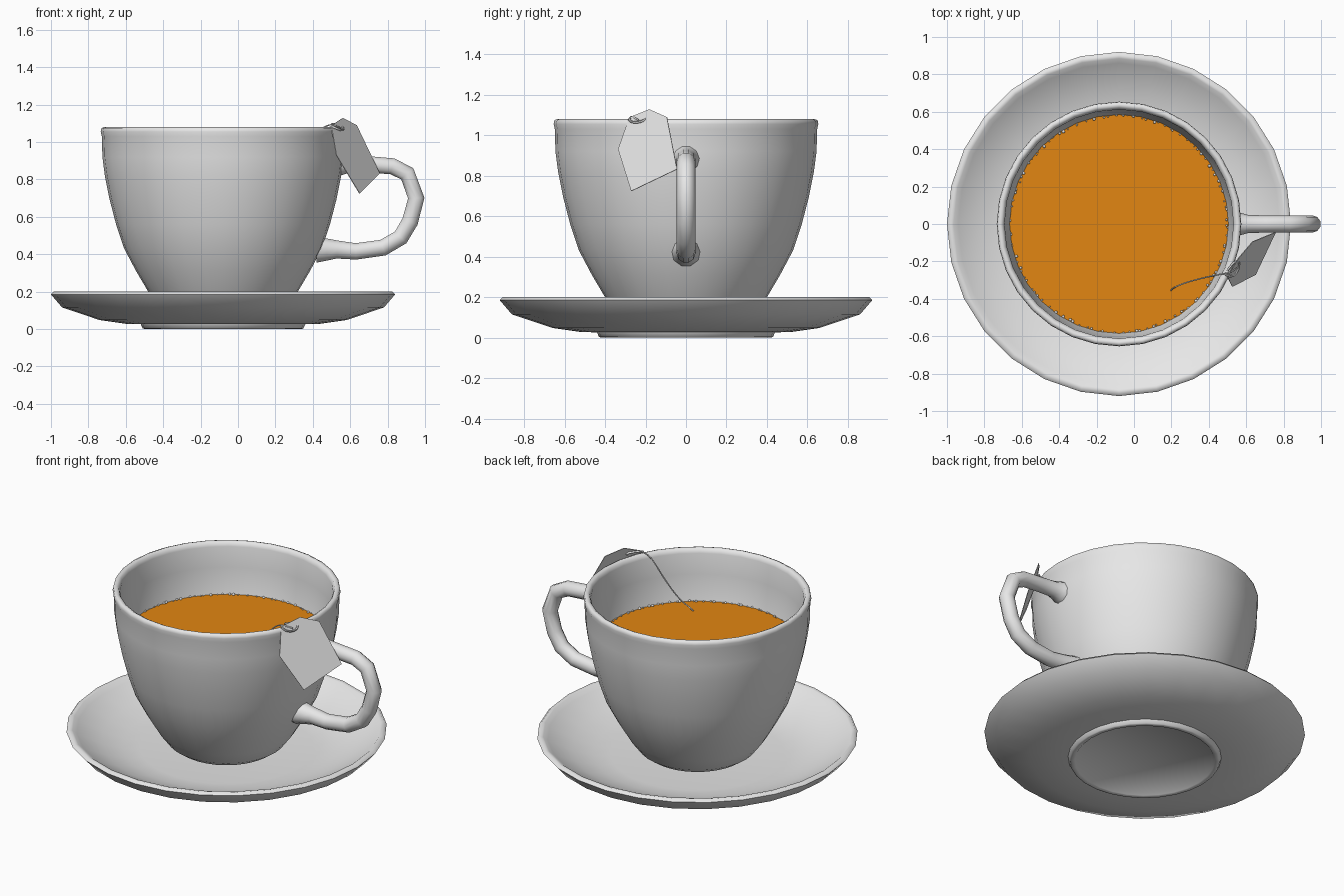
import bpy, bmesh, math, random
from mathutils import Vector

random.seed(4)
CX = -0.08        # axis of the cup and saucer
TEA_Z = 0.76

if "Cube" in bpy.data.objects:
    bpy.data.objects.remove(bpy.data.objects["Cube"])


def material(name, colour):
    m = bpy.data.materials.new(name)
    m.use_nodes = True
    m.diffuse_color = (*colour, 1)
    bsdf = m.node_tree.nodes["Principled BSDF"]
    bsdf.inputs["Base Color"].default_value = (*colour, 1)
    return m


WHITE = material("white china", (0.8, 0.8, 0.8))
TEA = material("amber tea", (0.76, 0.24, 0.006))


def finish(obj, mat, angle=40):
    obj.data.materials.clear()
    obj.data.materials.append(mat)
    bpy.ops.object.select_all(action='DESELECT')
    obj.select_set(True)
    bpy.context.view_layer.objects.active = obj
    bpy.ops.object.shade_smooth_by_angle(angle=math.radians(angle))
    return obj


def from_bmesh(name, bm, mat, angle=40):
    bmesh.ops.recalc_face_normals(bm, faces=bm.faces)
    mesh = bpy.data.meshes.new(name)
    bm.to_mesh(mesh)
    bm.free()
    obj = bpy.data.objects.new(name, mesh)
    bpy.context.collection.objects.link(obj)
    return finish(obj, mat, angle)


def lathe(name, profile, steps, mat, angle=60):
    """Spin a (radius, height) profile about the cup axis."""
    bm = bmesh.new()
    verts = [bm.verts.new((CX + r, 0, z)) for r, z in profile]
    edges = [bm.edges.new(pair) for pair in zip(verts, verts[1:])]
    bmesh.ops.spin(bm, geom=verts + edges, cent=(CX, 0, 0), axis=(0, 0, 1),
                   angle=math.tau, steps=steps)
    bmesh.ops.remove_doubles(bm, verts=bm.verts, dist=0.0005)
    return from_bmesh(name, bm, mat, angle)


def tube(name, points, radii, depth, sides, mat, kind='POLY'):
    """Sweep a round section along a path."""
    curve = bpy.data.curves.new(name, 'CURVE')
    curve.dimensions = '3D'
    curve.bevel_depth = depth
    curve.bevel_resolution = sides
    curve.use_fill_caps = True
    spline = curve.splines.new(kind)
    spline.points.add(len(points) - 1)
    for p, co, r in zip(spline.points, points, radii):
        p.co = (*co, 1)
        p.radius = r
    if kind == 'NURBS':
        spline.order_u = 3
        spline.use_endpoint_u = True
        spline.resolution_u = 5
    obj = bpy.data.objects.new(name, curve)
    bpy.context.collection.objects.link(obj)
    bpy.ops.object.select_all(action='DESELECT')
    obj.select_set(True)
    bpy.context.view_layer.objects.active = obj
    bpy.ops.object.convert(target='MESH')
    return finish(bpy.context.object, mat, 60)


# Saucer with rounded rim and low foot
lathe("saucer", [(0, .065), (.5, .065), (.6, .075), (.72, .11), (.86, .175),
                 (.885, .196), (.905, .2), (.92, .185), (.86, .115),
                 (.66, .048), (.52, .028), (.44, .026), (.43, .004),
                 (.42, 0), (.4, .004), (.39, .016), (0, .016)], 28, WHITE)

# Cup: outer wall, lip and inner wall
lathe("cup", [(0, .066), (.22, .066), (.29, .085), (.34, .12), (.4, .2),
              (.465, .31), (.53, .433), (.572, .56), (.607, .695),
              (.632, .82), (.645, .92), (.648, 1.03), (.654, 1.055),
              (.65, 1.074), (.635, 1.08), (.62, 1.072), (.612, 1.05),
              (.61, .92), (.585, .76), (.54, .6), (.49, .43), (.36, .2),
              (.25, .12), (0, .11)], 32, WHITE)

# Tea surface
lathe("tea", [(0, TEA_Z), (.588, TEA_Z)], 32, TEA)

# Bubbles around the edge of the tea
bm = bmesh.new()
for i in range(110):
    a = math.tau * (i + random.uniform(-.45, .45)) / 110
    r = random.uniform(.574, .584)
    ball = bmesh.ops.create_icosphere(bm, subdivisions=1,
                                      radius=random.uniform(.004, .01))
    bmesh.ops.translate(bm, verts=ball["verts"], vec=(
        CX + r * math.cos(a), r * math.sin(a), TEA_Z + .002))
from_bmesh("tea_bubbles", bm, WHITE, 60)

# Handle, flaring where it meets the wall
path = [(.42, .425), (.475, .425), (.53, .425), (.63, .415), (.775, .435),
        (.87, .49), (.92, .575), (.953, .7), (.905, .83), (.825, .87),
        (.7, .88), (.61, .885), (.57, .885), (.535, .885)]
flare = [1.6, 1.35, 1.1] + [1] * 8 + [1.05, 1.3, 1.6]
tube("handle", [(x, 0, z) for x, z in path], flare, .046, 3, WHITE)

# Paper tag hanging outside the rim
bm = bmesh.new()
corners = [Vector(c) for c in (
    (.757, -.044, .832), (.65, -.27, .724), (.525, -.335, .93),
    (.498, -.28, 1.088), (.56, -.18, 1.128), (.634, -.094, 1.089))]
normal = (corners[0] - corners[1]).cross(corners[5] - corners[0]).normalized()
face = bm.faces.new([bm.verts.new(c - normal * .002) for c in corners])
top = bmesh.ops.extrude_face_region(bm, geom=[face])["geom"]
bmesh.ops.translate(bm, vec=normal * .004,
                    verts=[v for v in top if isinstance(v, bmesh.types.BMVert)])
from_bmesh("tag", bm, WHITE, 20)

# String from the tea, over the lip and through the tag
thread = [(.195, -.36, .75), (.2, -.345, .775), (.27, -.315, .83),
          (.36, -.29, .95), (.43, -.275, 1.06), (.48, -.265, 1.092),
          (.52, -.26, 1.09), (.55, -.235, 1.075)]
tube("tag_string", thread, [1] * len(thread), .004, 1, WHITE, 'NURBS')

# Knot loop at the tag hole
knot = [(.49, -.27, 1.09), (.52, -.29, 1.075), (.56, -.25, 1.06),
        (.565, -.2, 1.075), (.535, -.2, 1.1), (.5, -.25, 1.095)]
tube("string_knot", knot, [1] * len(knot), .006, 1, WHITE, 'NURBS')
